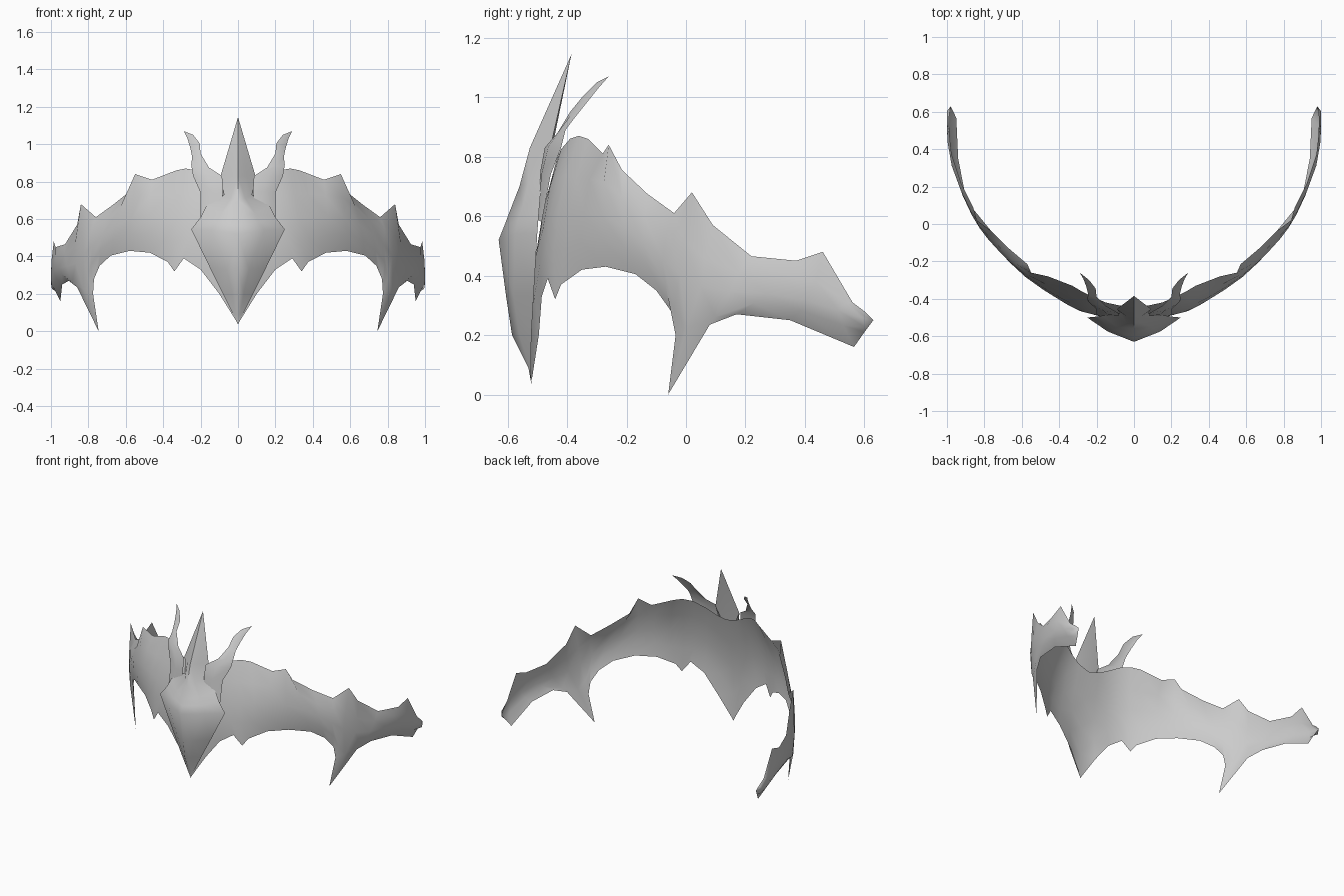
import bpy
import bmesh
from math import pi, sin
from mathutils import Vector

cube = bpy.data.objects.get("Cube")
if cube:
    bpy.data.objects.remove(cube, do_unlink=True)

silver = bpy.data.materials.new("silver_grey")
silver.use_nodes = True
GREY = (0.6, 0.6, 0.6, 1)
silver.diffuse_color = GREY
silver.node_tree.nodes["Principled BSDF"].inputs["Base Color"].default_value = GREY


def finish(name, bm, angle):
    """Weld, face the sheet forward, mirror across x and shade."""
    bmesh.ops.remove_doubles(bm, verts=bm.verts, dist=0.0005)
    bm.normal_update()
    if sum(f.normal.y * f.calc_area() for f in bm.faces) > 0:
        bmesh.ops.reverse_faces(bm, faces=bm.faces)
    mesh = bpy.data.meshes.new(name)
    bm.to_mesh(mesh)
    bm.free()
    mesh.materials.append(silver)
    obj = bpy.data.objects.new(name, mesh)
    bpy.context.collection.objects.link(obj)
    mirror = obj.modifiers.new("mirror", 'MIRROR')
    mirror.merge_threshold = 0.001
    bpy.ops.object.select_all(action='DESELECT')
    obj.select_set(True)
    bpy.context.view_layer.objects.active = obj
    bpy.ops.object.modifier_apply(modifier=mirror.name)
    bpy.ops.object.shade_smooth_by_angle(angle=angle)


def loft(name, rows, angle=1.5):
    """Skin a sheet between rows holding equal numbers of points."""
    bm = bmesh.new()
    grid = [[bm.verts.new(p) for p in row] for row in rows]
    for a, b in zip(grid, grid[1:]):
        for i in range(len(a) - 1):
            bm.faces.new((a[i], a[i + 1], b[i + 1], b[i]))
    finish(name, bm, angle)


def smoothed(points, passes):
    """Relax a path while keeping both of its ends."""
    for _ in range(passes):
        inner = [(a + b * 2 + c) / 4 for a, b, c in zip(points, points[1:], points[2:])]
        points = [points[0]] + inner + [points[-1]]
    return points


# Band: spiked upper and lower edges, from the centre round to the left end
upper_edge = [Vector(p) for p in (
    (0, -.44, .77), (.08, -.435, .79), (.15, -.42, .825), (.22, -.39, .86),
    (.28, -.36, .87), (.33, -.33, .86), (.46, -.28, .81), (.55, -.26, .84),
    (.57, -.215, .755), (.67, -.13, .675), (.76, -.04, .61), (.84, .02, .68),
    (.86, .09, .57), (.925, .22, .465), (.975, .37, .45), (.985, .46, .48),
    (.99, .56, .31), (.985, .6, .28), (.98, .63, .25))]
lower_edge = [Vector(p) for p in (
    (0, -.52, .04), (.1, -.495, .2), (.2, -.485, .33), (.29, -.465, .39),
    (.34, -.44, .32), (.375, -.42, .37), (.47, -.35, .42), (.58, -.27, .43),
    (.68, -.17, .405), (.74, -.1, .35), (.77, -.05, .28), (.775, -.035, .2),
    (.745, -.06, 0), (.86, .08, .235), (.905, .17, .27), (.94, .35, .25),
    (.95, .565, .16), (.965, .6, .21), (.98, .63, .25))]
band_rows = [upper_edge]
for t, passes in ((.25, 1), (.5, 3), (.75, 1)):
    row = smoothed([u.lerp(l, t) for u, l in zip(upper_edge, lower_edge)], passes)
    for p in row[:-1]:
        outward = Vector((p.x, p.y - 0.4, 0)).normalized()
        p += outward * 0.036 * sin(pi * t)
        p.x = min(p.x, 1)
    band_rows.append(row)
loft("band", band_rows + [lower_edge])

# Front ornament: rows of ridge, facet and rim points, from peak to lower tip
peak, lower_tip = (0, -.385, 1.145), (0, -.52, .035)
rim_top = (.092, -.455, .835)
loft("front_ornament", [
    [peak] * 3,
    [(0, -.525, .83), (.045, -.49, .83), rim_top],
    [(0, -.56, .7), (.04, -.53, .71), (.075, -.475, .73)],
    [(0, -.595, .61), (.09, -.55, .63), (.17, -.49, .67)],
    [(0, -.61, .57), (.11, -.565, .585), (.2, -.495, .61)],
    [(0, -.63, .52), (.14, -.575, .54), (.25, -.5, .545)],
    [(0, -.605, .33), (.06, -.58, .33), (.15, -.512, .34)],
    [(0, -.585, .2), (.03, -.56, .2), (.08, -.52, .2)],
    [(0, -.53, .09), (.01, -.527, .09), (.025, -.522, .09)],
    [lower_tip] * 3], 1.0)

# Back of the central spike, running down to a point inside the band
loft("spike_back", [
    [peak] * 2,
    [(0, -.45, .83), rim_top],
    [(0, -.475, .64)] * 2])

# Curved horns beside the spike: paired inner and outer edge points
horn_pairs = (
    ((.1, -.5, .6), (.2, -.485, .58)),
    ((.08, -.49, .75), (.2, -.455, .74)),
    ((.085, -.475, .83), (.24, -.42, .83)),
    ((.155, -.435, .875), (.25, -.405, .89)),
    ((.2, -.39, .95), (.245, -.375, .93)),
    ((.205, -.345, 1.005), (.255, -.335, .98)),
    ((.24, -.3, 1.05), (.27, -.295, 1.03)),
    ((.29, -.26, 1.07), (.29, -.26, 1.07)))
horn_rows = []
for a, b in horn_pairs:
    a, b = Vector(a), Vector(b)
    ridge = (a + b) / 2
    ridge.y -= (b - a).length * 0.1
    horn_rows.append([a, ridge, b])
loft("horns", horn_rows)
